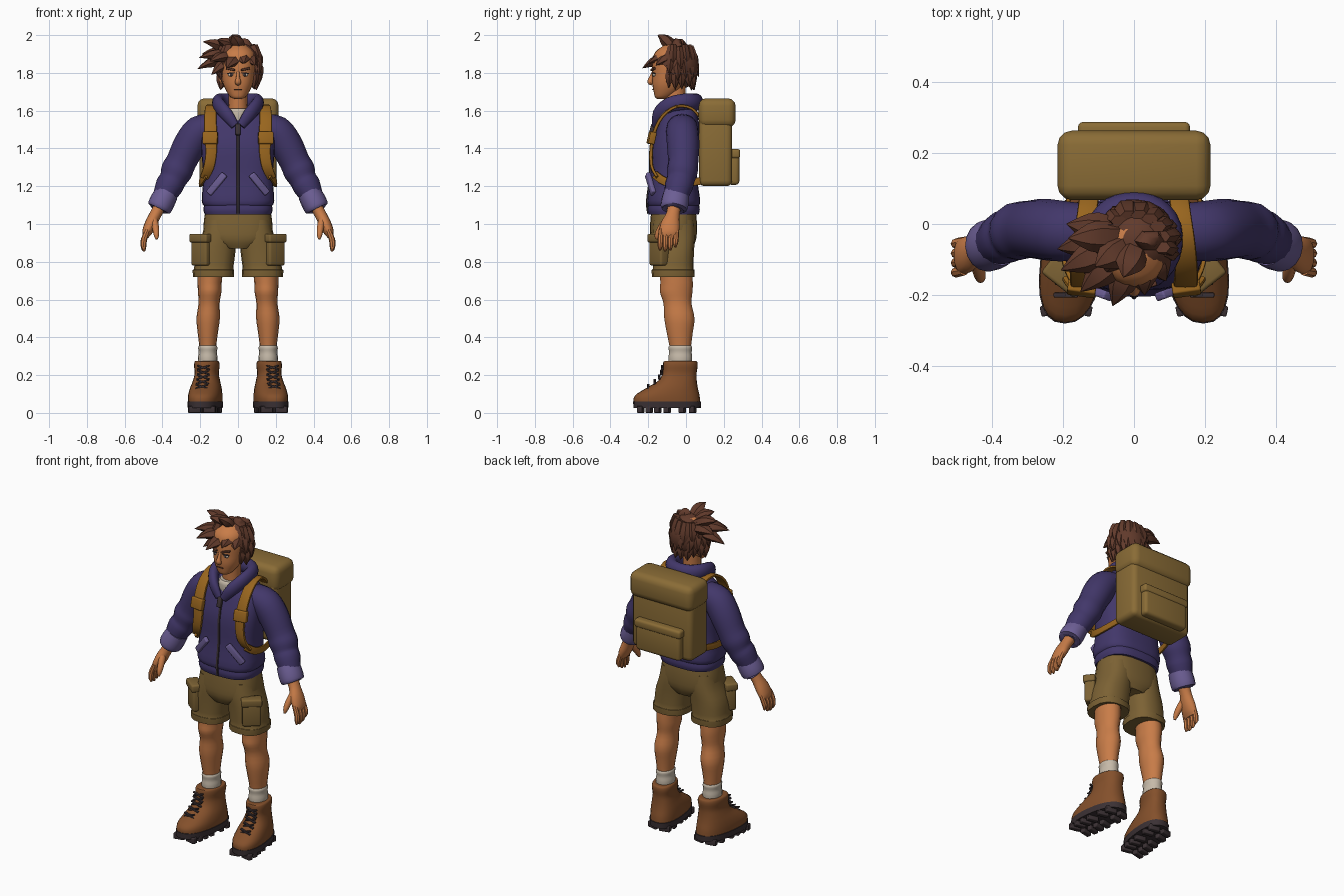
import bpy, bmesh, math, random
from mathutils import Vector, Matrix, Euler

random.seed(4)
if "Cube" in bpy.data.objects:
    bpy.data.objects.remove(bpy.data.objects["Cube"])

X, Y, Z = Vector((1, 0, 0)), Vector((0, 1, 0)), Vector((0, 0, 1))


def material(name, code):
    """Make a flat material from an sRGB hex code."""
    srgb = [c / 255 for c in bytes.fromhex(code)]
    color = [c / 12.92 if c < .04 else ((c + .055) / 1.055) ** 2.4 for c in srgb] + [1]
    mat = bpy.data.materials.new(name)
    mat.use_nodes = True
    mat.diffuse_color = color
    shader = next(n for n in mat.node_tree.nodes if n.type == 'BSDF_PRINCIPLED')
    shader.inputs["Base Color"].default_value = color
    shader.inputs["Roughness"].default_value = .9
    return mat


purple = material("hoodie purple", "42376A")
lilac = material("trim lilac", "6C5E94")
khaki = material("shorts khaki", "7C6234")
olive = material("pack olive", "8A6C36")
amber = material("strap amber", "98651E")
leather = material("boot leather", "84502B")
dark = material("rubber dark", "3B3134")
skin = material("skin", "C87C48")
brown = material("hair brown", "613A2B")
cream = material("sock cream", "C6BAA9")


def finish(name, bm, mat, mirror=False, angle=40):
    """Turn a bmesh in world coordinates into a smooth-shaded object."""
    bmesh.ops.recalc_face_normals(bm, faces=bm.faces)
    mesh = bpy.data.meshes.new(name)
    bm.to_mesh(mesh)
    bm.free()
    mesh.shade_smooth()
    mesh.set_sharp_from_angle(angle=math.radians(angle))
    mesh.materials.append(mat)
    obj = bpy.data.objects.new(name, mesh)
    bpy.context.collection.objects.link(obj)
    if mirror:
        mod = obj.modifiers.new("Mirror", 'MIRROR')
        mod.use_mirror_merge = False
    return obj


def resample(stations, steps):
    """Catmull-Rom interpolation through stations."""
    pts = [stations[0], *stations, stations[-1]]
    out = []
    for a, b, c, d in zip(pts, pts[1:], pts[2:], pts[3:]):
        for k in range(steps):
            t = k / steps
            out.append([q + t / 2 * (r - p + t * (2 * p - 5 * q + 4 * r - s + t * (3 * (q - r) + s - p)))
                        for p, q, r, s in zip(a, b, c, d)])
    return out + [list(stations[-1])]


def sweep(name, stations, mat, mirror=False, ref=Y, axis=None, power=2, sides=16, steps=3, shear=0):
    """Skin rounded rings (x, y, z, across, along ref) that follow a path."""
    path = resample(stations, steps)
    centres = [Vector(p[:3]) for p in path]
    bm, rings = bmesh.new(), []
    for i, p in enumerate(path):
        t = axis or (centres[min(i + 1, len(path) - 1)] - centres[max(i - 1, 0)]).normalized()
        v = (ref - t * ref.dot(t)).normalized()
        u = v.cross(t)
        ring = []
        for k in range(sides):
            a = math.tau * k / sides
            c, s = (math.copysign(abs(f) ** (2 / power), f) for f in (math.cos(a), math.sin(a)))
            co = centres[i] + u * c * p[3] + v * s * p[4]
            co.x -= shear * (co.y + .03)
            ring.append(bm.verts.new(co))
        rings.append(ring)
    for r, q in zip(rings, rings[1:]):
        for k in range(sides):
            j = (k + 1) % sides
            bm.faces.new((r[k], r[j], q[j], q[k]))
    bm.faces.new(rings[0])
    bm.faces.new(rings[-1])
    return finish(name, bm, mat, mirror)


def loft(name, rings, mat, x=0, **kw):
    """Stack level rings given as (z, y, half width, half depth[, x])."""
    stations = [(r[4] if len(r) > 4 else x, r[1], r[0], r[2], r[3]) for r in rings]
    return sweep(name, stations, mat, axis=Z, **kw)


def box(name, loc, size, mat, mirror=False, rot=(0, 0, 0), bevel=.006):
    bm = bmesh.new()
    bmesh.ops.create_cube(bm, size=1)
    bmesh.ops.scale(bm, vec=size, verts=bm.verts)
    if bevel:
        bmesh.ops.bevel(bm, geom=bm.edges[:], offset=bevel, segments=3, profile=.5, affect='EDGES')
    turn = Euler([math.radians(a) for a in rot]).to_matrix().to_4x4()
    bm.transform(Matrix.Translation(loc) @ turn)
    return finish(name, bm, mat, mirror)


def ball(name, loc, radii, mat, mirror=False, cut=None):
    bm = bmesh.new()
    bmesh.ops.create_uvsphere(bm, u_segments=20, v_segments=14, radius=1)
    bm.transform(Matrix.Translation(loc) @ Matrix.Diagonal((*radii, 1)))
    if cut:
        bmesh.ops.bisect_plane(bm, geom=bm.verts[:] + bm.edges[:] + bm.faces[:],
                               plane_co=cut[0], plane_no=cut[1], clear_inner=True)
    return finish(name, bm, mat, mirror)


# Boots with treaded soles and laces
foot = dict(x=.165, mirror=True, shear=.12, power=2.4, sides=24)
loft("boot", [(.05, -.1, .086, .176), (.09, -.1, .087, .172), (.13, -.075, .081, .138), (.17, -.045, .07, .102),
              (.21, -.034, .062, .09), (.25, -.03, .066, .092), (.272, -.03, .062, .088), (.275, -.03, .05, .07)],
     leather, **foot)
loft("boot_sole", [(.025, -.1, .088, .178), (.06, -.1, .09, .18)], dark, steps=1, **foot)
for i, y in enumerate((-.24, -.195, -.15, -.1, -.02, .035)):
    for side in (-1, 1):
        half = .04 if i in (0, 5) else .046
        box("sole_lug", (.162 - .12 * y + side * half, y, .018), (.065, .03, .036), dark, True,
            rot=(0, 0, -side * 12), bevel=.005)
for i, y in enumerate((-.2, -.165, -.142, -.13, -.126)):
    for tilt in (-18, 18):
        box("boot_lace", (.168 - .12 * y, y, .14 + i * .025), (.07, .014, .009), dark, True, (0, tilt, 0), .003)

# Legs and socks
loft("leg", [(.8, -.055, .07, .085, .145), (.69, -.05, .064, .086, .15), (.64, -.052, .062, .086, .15),
             (.58, -.045, .056, .074, .153), (.5, -.035, .062, .08, .158), (.42, -.033, .053, .068, .16),
             (.34, -.03, .044, .056, .16), (.26, -.03, .044, .056, .16)], skin, mirror=True)
loft("sock", [(.25, -.03, .049, .06), (.29, -.03, .052, .063), (.32, -.03, .048, .06), (.345, -.03, .051, .063),
              (.356, -.03, .046, .058)], cream, x=.16, mirror=True)

# Shorts with cargo pockets
loft("shorts_seat", [(.87, -.068, .09, .1), (.92, -.068, .175, .122), (1.0, -.066, .182, .124),
                     (1.07, -.066, .172, .118)], khaki, power=2.6, sides=24)
loft("shorts_leg", [(.72, -.068, .108, .112, .13), (.757, -.068, .11, .114, .13), (.762, -.068, .104, .108, .129),
                    (.85, -.068, .104, .11, .118), (.94, -.067, .092, .115, .098), (1.02, -.066, .085, .11, .09)],
     khaki, mirror=True, power=2.5)
box("cargo_pocket", (.192, -.142, .855), (.105, .06, .15), khaki, True, (0, 0, 38), .012)
box("cargo_flap", (.194, -.145, .925), (.118, .07, .045), khaki, True, (0, 0, 38), .01)

# Hoodie body, hem and sleeves
loft("hoodie_body", [(1.095, -.065, .178, .132), (1.125, -.065, .192, .14), (1.25, -.065, .184, .124),
                     (1.4, -.06, .195, .125), (1.5, -.045, .19, .113), (1.56, -.035, .16, .1),
                     (1.61, -.025, .11, .07)], purple, power=2.8, sides=28)
loft("hoodie_hem", [(1.05, -.065, .176, .132), (1.075, -.065, .183, .138), (1.105, -.065, .178, .134)],
     purple, power=2.8, sides=28)
sweep("sleeve", [(.12, -.02, 1.53, .055, .075), (.2, -.02, 1.495, .083, .085), (.255, -.015, 1.42, .086, .086),
                 (.3, -.015, 1.33, .08, .08), (.325, -.02, 1.28, .084, .082), (.345, -.028, 1.235, .072, .074),
                 (.365, -.038, 1.2, .073, .075), (.395, -.053, 1.14, .058, .062)], purple, True)
sweep("sleeve_cuff", [(.376, -.05, 1.165, .062, .068), (.4, -.058, 1.12, .067, .073), (.418, -.064, 1.083, .063, .07),
                      (.419, -.064, 1.081, .045, .05)], lilac, True)
half = [(.016, -.165, 1.52, .014, .022), (.06, -.148, 1.58, .026, .036), (.1, -.09, 1.628, .03, .042),
        (.1, -.01, 1.645, .034, .045), (.06, .04, 1.645, .036, .046), (0, .055, 1.645, .036, .046)]
sweep("hood", half + [(-s[0], *s[1:]) for s in half[-2::-1]], purple, ref=Z)

# Zip, pull and front pocket trims
sweep("zip", [(0, -.198, 1.055, .008, .007), (0, -.205, 1.12, .008, .007), (0, -.189, 1.25, .008, .007),
              (0, -.185, 1.4, .008, .007), (0, -.155, 1.53, .008, .007)], dark, sides=8)
box("zip_pull", (0, -.178, 1.5), (.026, .026, .06), dark, rot=(-15, 0, 0))
box("pocket_trim", (.113, -.188, 1.212), (.036, .024, .135), lilac, True, (0, -41, 20))

# Hands
sweep("palm", [(.41, -.06, 1.1, .033, .036), (.437, -.07, 1.05, .031, .036), (.462, -.083, 1.0, .032, .05),
               (.482, -.09, .955, .026, .052), (.488, -.09, .93, .014, .044)], skin, True)
for i, name in enumerate(("little", "ring", "middle", "index")):
    y = -.05 - i * .027
    tip = .855 + (.022 if i == 0 else .006 * (i % 2))
    sweep(name + "_finger", [(.478, y, .97, .014, .014), (.497, y - .004, .92, .016, .015),
                             (.5, y - .006, tip + .02, .014, .013), (.495, y - .006, tip, .005, .005)],
          skin, True, sides=8)
sweep("thumb", [(.45, -.085, 1.04, .02, .02), (.437, -.125, .985, .021, .019), (.432, -.15, .945, .016, .015),
                (.43, -.158, .92, .006, .006)], skin, True, sides=10, ref=X)

# Neck, shirt and head
loft("shirt", [(1.5, -.08, .06, .055), (1.59, -.08, .064, .064), (1.612, -.075, .056, .058)], cream)
loft("neck", [(1.56, -.055, .054, .055), (1.64, -.06, .05, .055), (1.74, -.06, .05, .06)], skin)
loft("head", [(1.663, -.132, .022, .022), (1.672, -.122, .04, .042), (1.7, -.105, .06, .066), (1.74, -.09, .078, .088),
              (1.79, -.078, .087, .1), (1.85, -.07, .092, .108), (1.91, -.065, .085, .098), (1.95, -.06, .04, .05)],
     skin, sides=24, power=2.2)
ball("ear", (.089, -.06, 1.77), (.013, .022, .033), skin, True)
sweep("nose", [(0, -.17, 1.81, .008, .008), (0, -.184, 1.775, .01, .012), (0, -.19, 1.752, .017, .015),
               (0, -.178, 1.74, .012, .008)], skin, sides=10)
box("mouth", (0, -.175, 1.713), (.042, .008, .005), brown, bevel=.002)
ball("eye_white", (.037, -.168, 1.79), (.017, .009, .009), cream, True)
ball("iris", (.036, -.174, 1.79), (.007, .005, .009), dark, True)
box("upper_lid", (.038, -.172, 1.799), (.038, .012, .005), dark, True, (0, 6, 18), .002)
box("eyebrow", (.04, -.174, 1.82), (.05, .014, .012), brown, True, (0, -12, 20), .004)

# Hair cap, swept locks and nape tufts
ball("hair_cap", (.01, -.048, 1.835), (.11, .117, .125), brown, cut=((0, -.06, 1.785), (0, .7, .7)))


def lock(base, tip, radius, lift):
    """One tapering spike of hair."""
    base, tip = Vector(base), Vector(tip)
    mid = base.lerp(tip, .5) + Vector((0, 0, lift))
    near = mid.lerp(tip, .55) + Vector((0, 0, lift / 3))
    ref = Z if abs((tip - base).normalized().z) < .8 else Y
    sweep("hair_lock", [(*base, radius * .7, radius * .5), (*mid, radius, radius * .7),
                        (*near, radius * .6, radius * .4), (*tip, .001, .001)], brown, ref=ref, sides=6, steps=2)


crown = Vector((.02, -.03, 1.89))
tips = [(-.215, -.07, 1.82), (-.205, -.13, 1.88), (-.185, -.04, 1.965), (-.11, -.12, 1.975), (-.03, -.15, 2.0),
        (.06, -.06, 1.97), (-.15, -.19, 1.86), (-.06, -.23, 1.825), (.03, -.2, 1.85), (-.14, -.14, 1.79),
        (-.19, .0, 1.9), (.09, -.16, 1.84)]
for tip in tips:
    lock(crown.lerp(Vector(tip), .2), tip, .045, .012)
for row in range(3):
    for k in range(11):
        a = math.radians(-28 + k * 23.6 + row * 8)
        r = random.uniform(.1, .12) - .016 * (row == 0)
        out = Vector((math.cos(a), math.sin(a), 0))
        centre = Vector((.006, -.05, 0))
        low = 1.715 + row * .055 + random.uniform(-.012, .012) + .03 * max(0, -out.y)
        lock(centre + out * .075 + Z * (low + .12), centre + out * r + Z * low, .034, .0)
for side in (-1, 1):
    lock((side * .085, -.07, 1.88), (side * .093, -.1, 1.765), .024, 0)

# Backpack
box("pack_body", (0, .157, 1.4), (.41, .175, .4), olive, bevel=.03)
box("pack_lid", (0, .165, 1.588), (.43, .195, .155), olive, bevel=.04)
box("pack_pocket", (0, .252, 1.295), (.3, .06, .175), olive, bevel=.018)
box("pack_pocket_flap", (0, .256, 1.372), (.315, .062, .05), olive, bevel=.014)

# Shoulder straps
sweep("shoulder_strap", [(.125, .085, 1.55, .008, .028), (.132, .03, 1.612, .008, .028), (.142, -.05, 1.622, .008, .03),
                         (.147, -.125, 1.57, .009, .032), (.145, -.17, 1.48, .01, .034),
                         (.142, -.185, 1.38, .01, .03), (.155, -.18, 1.3, .009, .028), (.18, -.15, 1.245, .008, .024)],
      amber, True, ref=X, power=4, sides=12)
sweep("lower_strap", [(.172, -.165, 1.262, .007, .022), (.195, -.11, 1.225, .007, .022), (.2, -.02, 1.215, .007, .02),
                      (.18, .09, 1.23, .007, .02)], amber, True, ref=Z, power=4, sides=12)
box("strap_buckle", (.147, -.182, 1.455), (.08, .034, .065), amber, True, (-12, 0, 8))
